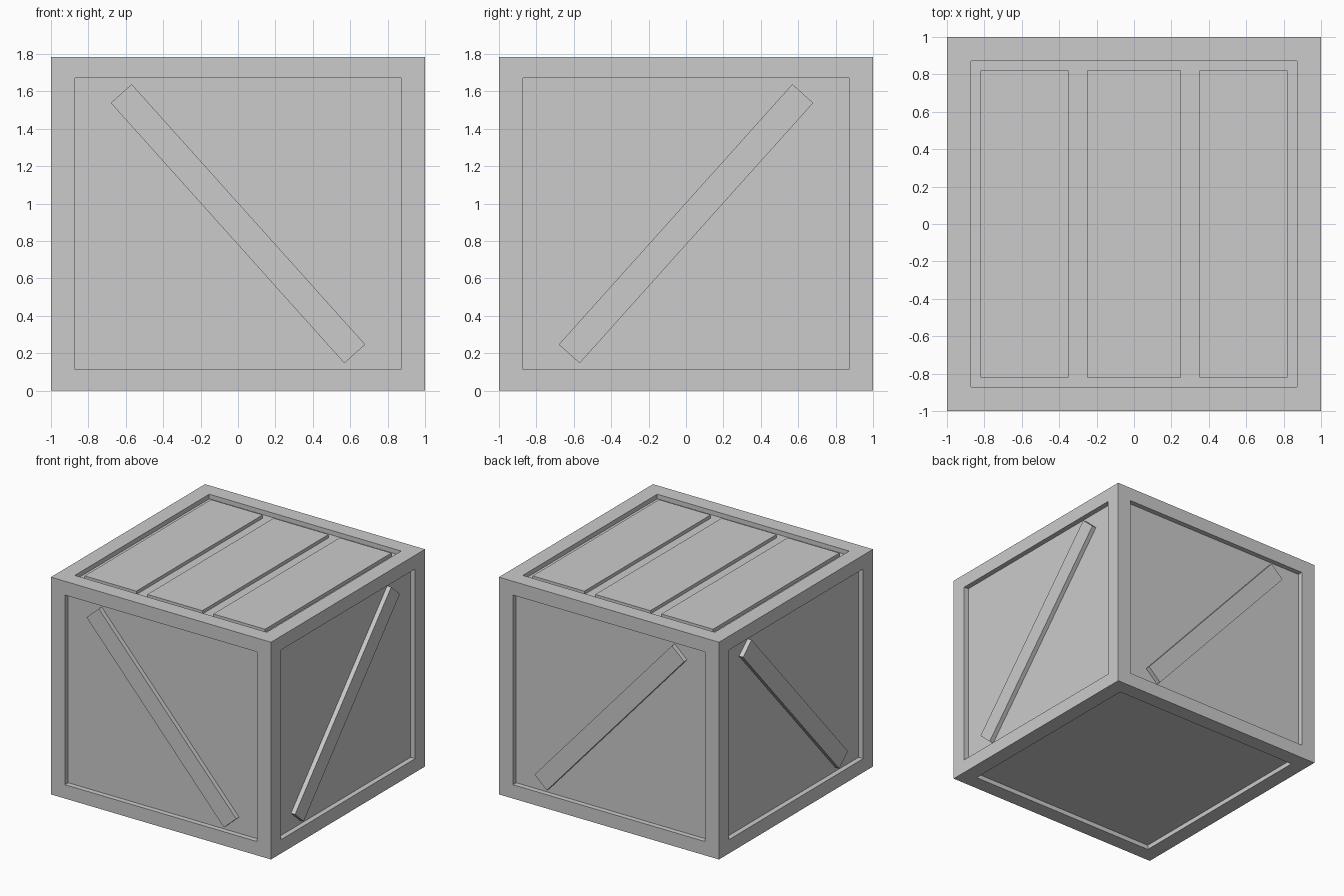
import bpy, bmesh, math
from mathutils import Matrix

if "Cube" in bpy.data.objects:
    bpy.data.objects.remove(bpy.data.objects["Cube"])

H = 1.785        # crate height
RECESS = 0.042   # panel depth behind the frame
MARGIN = 0.18    # frame width


def finish(bm, name):
    mesh = bpy.data.meshes.new(name)
    bm.to_mesh(mesh)
    bm.free()
    obj = bpy.data.objects.new(name, mesh)
    bpy.context.collection.objects.link(obj)
    return obj


def box(name, size, matrix):
    bm = bmesh.new()
    bmesh.ops.create_cube(bm, size=1, matrix=matrix @ Matrix.Diagonal((*size, 1)))
    return finish(bm, name)


# Crate body: a frame around six recessed panels, squashed to its height
bm = bmesh.new()
bmesh.ops.create_cube(bm, size=2)
panels = list(bm.faces)
bmesh.ops.inset_individual(bm, faces=panels, thickness=MARGIN)
for f in panels:
    shift = -f.normal * RECESS
    for ring in [bmesh.ops.extrude_discrete_faces(bm, faces=[f])["faces"][0]]:
        bmesh.ops.translate(bm, verts=ring.verts, vec=shift)
bmesh.ops.scale(bm, verts=bm.verts, vec=(1, 1, H / 2))
bmesh.ops.translate(bm, verts=bm.verts, vec=(0, 0, H / 2))
bmesh.ops.recalc_face_normals(bm, faces=bm.faces)
finish(bm, "crate_frame")

# Lid planks, almost flush with the frame
floor_z = H - RECESS * H / 2
top_z = H - 0.01
for name, x0, x1 in (("left", -0.82, -0.35), ("middle", -0.25, 0.25), ("right", 0.35, 0.82)):
    z0 = floor_z - 0.01
    box("lid_plank_" + name, (x1 - x0, 1.64, top_z - z0),
        Matrix.Translation(((x0 + x1) / 2, 0, (z0 + top_z) / 2)))

# Diagonal braces, one per side; opposite sides lean the same way
tilt = math.radians(48.1)
inner, outer = 1 - RECESS - 0.01, 0.995
for name, turn, lean in (("front", 0, 1), ("right", 90, -1), ("back", 180, -1), ("left", 270, 1)):
    m = (Matrix.Rotation(math.radians(turn), 4, 'Z')
         @ Matrix.Translation((0, -(inner + outer) / 2, H / 2))
         @ Matrix.Rotation(tilt * lean, 4, 'Y'))
    box("brace_" + name, (1.87, outer - inner, 0.15), m)
